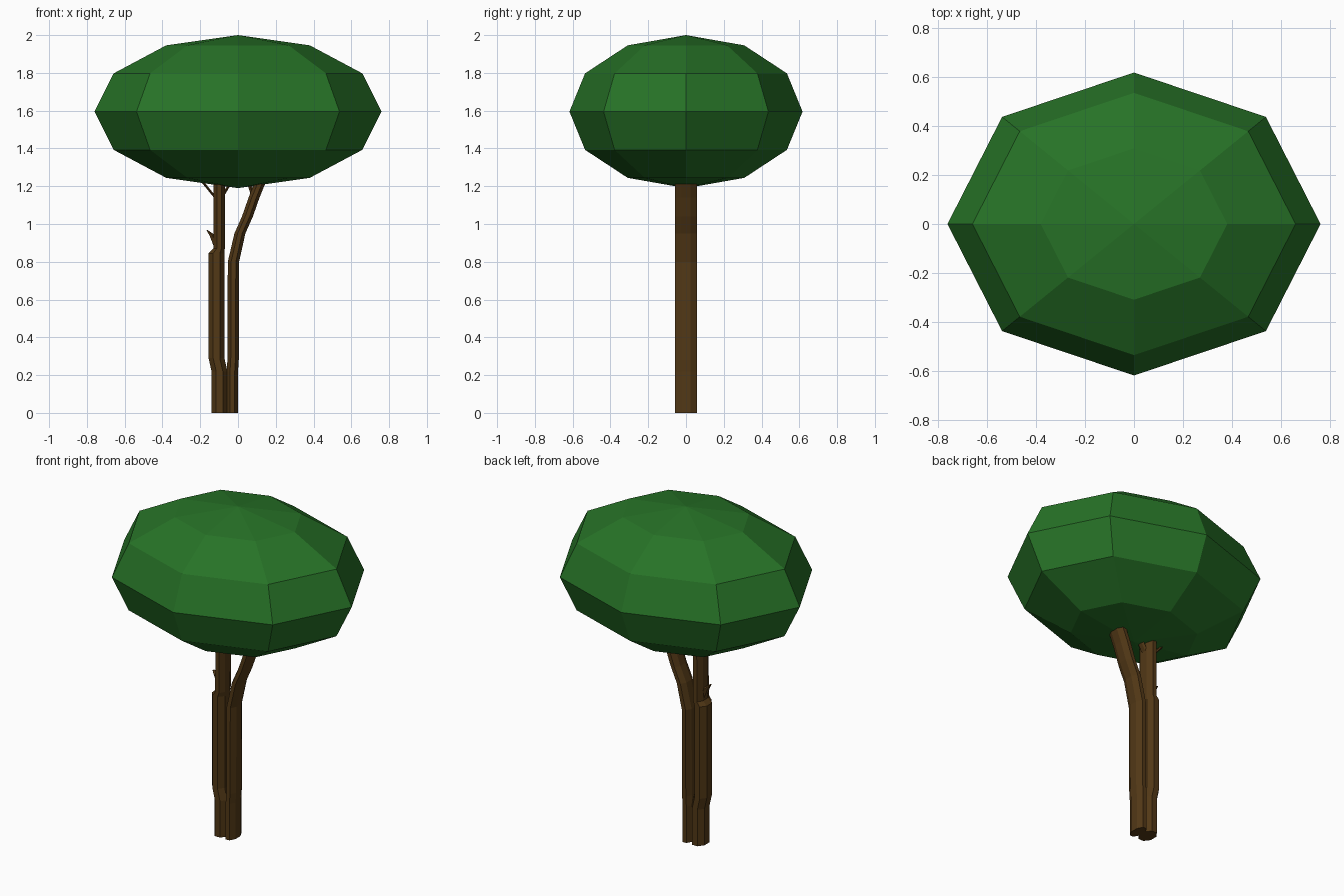
import bpy, bmesh
from math import cos, sin, pi

if "Cube" in bpy.data.objects:
    bpy.data.objects.remove(bpy.data.objects["Cube"])

def material(name, color):
    m = bpy.data.materials.new(name)
    m.diffuse_color = color
    m.use_nodes = True
    m.node_tree.nodes["Principled BSDF"].inputs["Base Color"].default_value = m.diffuse_color
    return m

leaf = material("leaf_green", (0.02, 0.17, 0.02, 1))
bark = material("bark_brown", (0.085, 0.04, 0.008, 1))

def loft(name, stations, sides=8):
    """Skin elliptical rings given as (x, z, x radius, y radius)."""
    bm = bmesh.new()
    rings = []
    for x, z, rx, ry in stations:
        k = 1 / cos(pi / sides)
        rings.append([bm.verts.new((x + rx * k * cos(2 * pi * (i + .5) / sides),
                                    ry * k * sin(2 * pi * (i + .5) / sides), z))
                      for i in range(sides)])
    for a, b in zip(rings, rings[1:]):
        for i in range(sides):
            j = (i + 1) % sides
            bm.faces.new((a[i], a[j], b[j], b[i]))
    bm.faces.new(rings[0][::-1])
    bm.faces.new(rings[-1])
    bmesh.ops.recalc_face_normals(bm, faces=bm.faces)
    me = bpy.data.meshes.new(name)
    bm.to_mesh(me)
    bm.free()
    ob = bpy.data.objects.new(name, me)
    bpy.context.collection.objects.link(ob)
    me.materials.append(bark)

# Canopy: flattened low-poly ball
bpy.ops.mesh.primitive_uv_sphere_add(segments=8, ring_count=6, radius=1,
                                     location=(0, 0, 1.595))
canopy = bpy.context.object
canopy.name = "canopy"
canopy.scale = (0.76, 0.617, 0.405)
canopy.data.materials.append(leaf)

# Left trunk, stepping in at the upper part
R = 0.057
loft("left_trunk", [(-.098, 0, .042, R), (-.098, .22, .042, R),
                    (-.114, .29, .042, R), (-.114, .845, .042, R),
                    (-.100, .87, .030, R), (-.099, 1.25, .030, R)])

# Right trunk, bending outwards
loft("right_trunk", [(-.030, 0, .030, R), (-.030, .22, .030, R),
                     (-.026, .28, .030, R), (-.024, .80, .030, R),
                     (.010, .95, .029, R), (.050, 1.04, .029, R),
                     (.085, 1.14, .029, R), (.130, 1.25, .029, R)])

# Small spur and twigs
T = 0.02
loft("spur", [(-.108, .865, .014, T), (-.135, .94, .016, T),
              (-.163, .967, .004, .008)], 6)
loft("left_twig", [(-.120, 1.14, .008, T), (-.185, 1.22, .008, T)], 6)
loft("middle_twig", [(-.080, 1.15, .008, T), (-.045, 1.21, .008, T)], 6)
loft("right_twig", [(.085, 1.13, .010, T), (.062, 1.21, .012, T)], 6)
